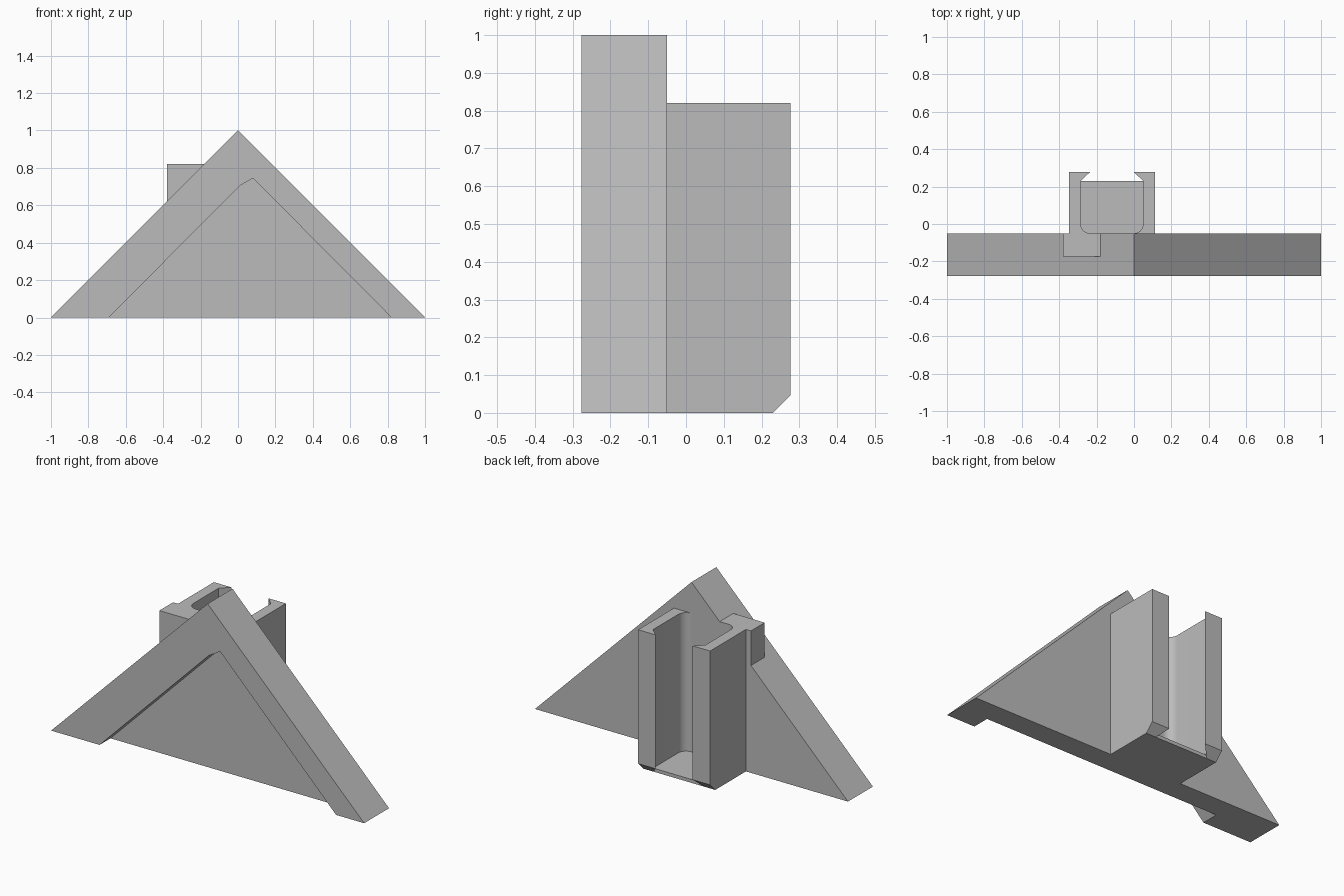
import bpy, bmesh, math
from mathutils import Vector

if "Cube" in bpy.data.objects:
    bpy.data.objects.remove(bpy.data.objects["Cube"])

grey = bpy.data.materials.new("plain grey")
grey.use_nodes = True
colour = (0.5, 0.5, 0.5, 1)
grey.diffuse_color = colour
grey.node_tree.nodes["Principled BSDF"].inputs["Base Color"].default_value = colour


def prism(name, profile, direction, chamfer=None):
    """Extrude a closed 3D profile along direction, optionally sliced by a plane."""
    bm = bmesh.new()
    face = bm.faces.new([bm.verts.new(p) for p in profile])
    ext = bmesh.ops.extrude_face_region(bm, geom=[face], use_keep_orig=True)
    moved = [v for v in ext["geom"] if isinstance(v, bmesh.types.BMVert)]
    bmesh.ops.translate(bm, verts=moved, vec=direction)
    if chamfer:
        point, normal = chamfer
        geom = bm.verts[:] + bm.edges[:] + bm.faces[:]
        cut = bmesh.ops.bisect_plane(bm, geom=geom, plane_co=point, plane_no=normal, clear_outer=True)
        edges = [e for e in cut["geom_cut"] if isinstance(e, bmesh.types.BMEdge)]
        bmesh.ops.contextual_create(bm, geom=edges)
    bmesh.ops.recalc_face_normals(bm, faces=bm.faces[:])
    mesh = bpy.data.meshes.new(name)
    bm.to_mesh(mesh)
    bm.free()
    mesh.materials.append(grey)
    ob = bpy.data.objects.new(name, mesh)
    bpy.context.collection.objects.link(ob)
    return ob


def select(ob):
    bpy.ops.object.select_all(action="DESELECT")
    ob.select_set(True)
    bpy.context.view_layer.objects.active = ob


FRONT, BACK = -0.277, -0.05

# Triangular plate with a shallow recess open at the bottom of its front
plate = prism("triangular_plate", [(x, FRONT, z) for x, z in [(-1, 0), (1, 0), (0, 1)]],
              (0, BACK - FRONT, 0))
recess = [(-0.79, -0.1), (0.01, 0.705), (0.08, 0.745), (0.92, -0.1)]
cutter = prism("recess_cutter", [(x, FRONT - 0.1, z) for x, z in recess], (0, 0.2, 0))
cutter.hide_render = True
cut = plate.modifiers.new("recess", "BOOLEAN")
cut.operation = "DIFFERENCE"
cut.solver = "EXACT"
cut.object = cutter
select(plate)
bpy.ops.object.modifier_apply(modifier=cut.name)
bpy.data.objects.remove(cutter)

# Tab filling the corner between the sloped edge and the bracket
prism("side_tab", [(x, -0.175, z) for x, z in [(-0.38, 0.62), (-0.18, 0.82), (-0.38, 0.82)]],
      (0, BACK + 0.175, 0))

# Two mirrored channel arms with rounded roots, hooked lips and chamfered feet
CENTRE, TOP, DEEP = -0.118, 0.82, 0.277
OUTER, INNER, LIP, RADIUS = 0.23, 0.167, 0.118, 0.05
fillet = []
for i in range(9):
    a = math.pi / 2 * i / 8
    fillet.append((INNER - RADIUS + RADIUS * math.sin(a), BACK + RADIUS - RADIUS * math.cos(a)))
section = fillet + [(INNER, 0.23), (LIP, DEEP), (OUTER, DEEP), (OUTER, BACK)]
foot = (Vector((0, 0.23, 0)), Vector((0, 1, -1)))
for side, name in ((-1, "right_arm"), (1, "left_arm")):
    arm = prism(name, [(CENTRE + side * x, y, 0) for x, y in section], (0, 0, TOP), foot)
    select(arm)
    bpy.ops.object.shade_smooth_by_angle(angle=math.radians(30))

# Thin floor closing the channel
prism("channel_floor", [(CENTRE + x, y, 0) for x, y in
                        [(-INNER, BACK), (INNER, BACK), (INNER, 0.23), (-INNER, 0.23)]], (0, 0, 0.02))
